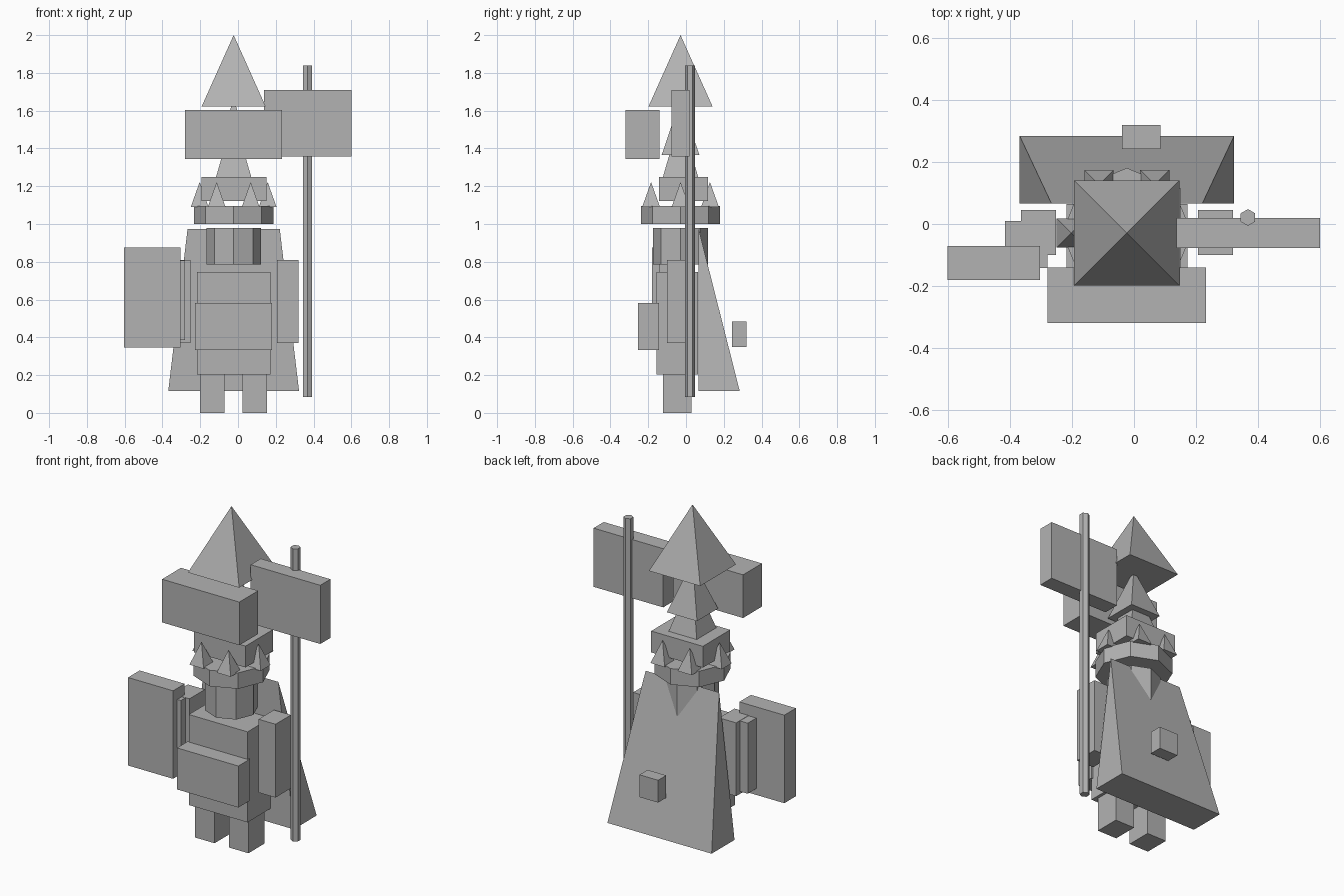
import bpy, bmesh, math
from mathutils import Matrix

if "Cube" in bpy.data.objects:
    bpy.data.objects.remove(bpy.data.objects["Cube"])

CX, CY = -0.023, -0.029   # axis of the figure
grey = bpy.data.materials.new("plain grey")
grey.diffuse_color = (0.45, 0.45, 0.45, 1)
grey.use_nodes = True
grey.node_tree.nodes["Principled BSDF"].inputs["Base Color"].default_value = grey.diffuse_color


def finish(name, bm):
    bmesh.ops.recalc_face_normals(bm, faces=bm.faces)
    me = bpy.data.meshes.new(name)
    bm.to_mesh(me)
    bm.free()
    me.materials.append(grey)
    ob = bpy.data.objects.new(name, me)
    bpy.context.collection.objects.link(ob)
    return ob


def box(name, x, y, z):
    """Box from its (min, max) range on each axis."""
    bm = bmesh.new()
    size = [r[1] - r[0] for r in (x, y, z)]
    mid = [(r[1] + r[0]) / 2 for r in (x, y, z)]
    m = Matrix.Translation(mid) @ Matrix.Diagonal((*size, 1))
    bmesh.ops.create_cube(bm, size=1, matrix=m)
    return finish(name, bm)


def prism(name, sides, r1, r2, x, y, z0, z1, turn=0):
    """Upright prism, or pyramid when r2 is 0."""
    bm = bmesh.new()
    m = Matrix.Translation((x, y, (z0 + z1) / 2)) @ Matrix.Rotation(turn, 4, 'Z')
    bmesh.ops.create_cone(bm, cap_ends=True, segments=sides, radius1=r1,
                          radius2=r2, depth=z1 - z0, matrix=m)
    bmesh.ops.remove_doubles(bm, verts=bm.verts, dist=1e-5)
    return finish(name, bm)


def pyramid(name, half, x, y, z0, z1):
    return prism(name, 4, half * math.sqrt(2), 0, x, y, z0, z1, math.pi / 4)


# Legs and arms, mirrored about the figure's axis
for side, label in ((-1, "right"), (1, "left")):
    def span(a, b):
        return tuple(sorted((CX + side * a, CX + side * b)))
    box(label + "_leg", span(0.048, 0.177), (-0.121, 0.03), (0, 0.205))
    box(label + "_arm", span(0.229, 0.342), (-0.1, 0.046), (0.37, 0.81))

# Body
box("torso", (-0.218, 0.172), (-0.155, 0.064), (0.203, 0.746))
box("beard", (-0.227, 0.18), (-0.254, -0.143), (0.332, 0.581))

# Shield and its grip
box("shield", (-0.603, -0.304), (-0.181, -0.071), (0.347, 0.875))
box("shield_grip", (-0.417, -0.28), (-0.142, 0.01), (0.385, 0.808))

# Head and crown
prism("head", 8, 0.145, 0.145, CX, CY, 0.786, 0.98)
prism("crown_band", 8, 0.21, 0.21, CX, CY, 1.0, 1.096)
for i in range(6):
    a = i * math.pi / 3
    pyramid("crown_spike", 0.047, CX + 0.18 * math.cos(a),
            CY + 0.18 * math.sin(a), 1.09, 1.222)

# Stacked pointed hat
box("hat_base", (-0.193, 0.15), (-0.143, 0.116), (1.122, 1.25))
pyramid("hat_lower", 0.093, CX, CY, 1.25, 1.57)
pyramid("hat_middle", 0.1, CX, CY, 1.365, 1.66)
pyramid("hat_top", 0.17, CX, CY, 1.621, 2.0)
box("hat_front_block", (-0.28, 0.233), (-0.32, -0.141), (1.345, 1.604))

# Pole weapon
prism("pole", 6, 0.027, 0.027, 0.368, 0.021, 0.085, 1.84)
box("pole_head", (0.138, 0.6), (-0.077, 0.019), (1.358, 1.71))

# Cape: a wedge with a flat front that narrows to an edge at the shoulders
bm = bmesh.new()
b = [bm.verts.new((CX + sx * 0.346, y, 0.117))
     for sx, y in ((-1, 0.067), (1, 0.067), (1, 0.284), (-1, 0.284))]
t = [bm.verts.new((CX + sx * 0.244, 0.067, 0.974)) for sx in (-1, 1)]
for f in (b, (b[0], b[1], t[1], t[0]), (b[2], b[3], t[0], t[1]),
          (b[1], b[2], t[1]), (b[3], b[0], t[0])):
    bm.faces.new(f)
finish("cape", bm)
box("cape_block", (-0.039, 0.085), (0.243, 0.32), (0.349, 0.483))
